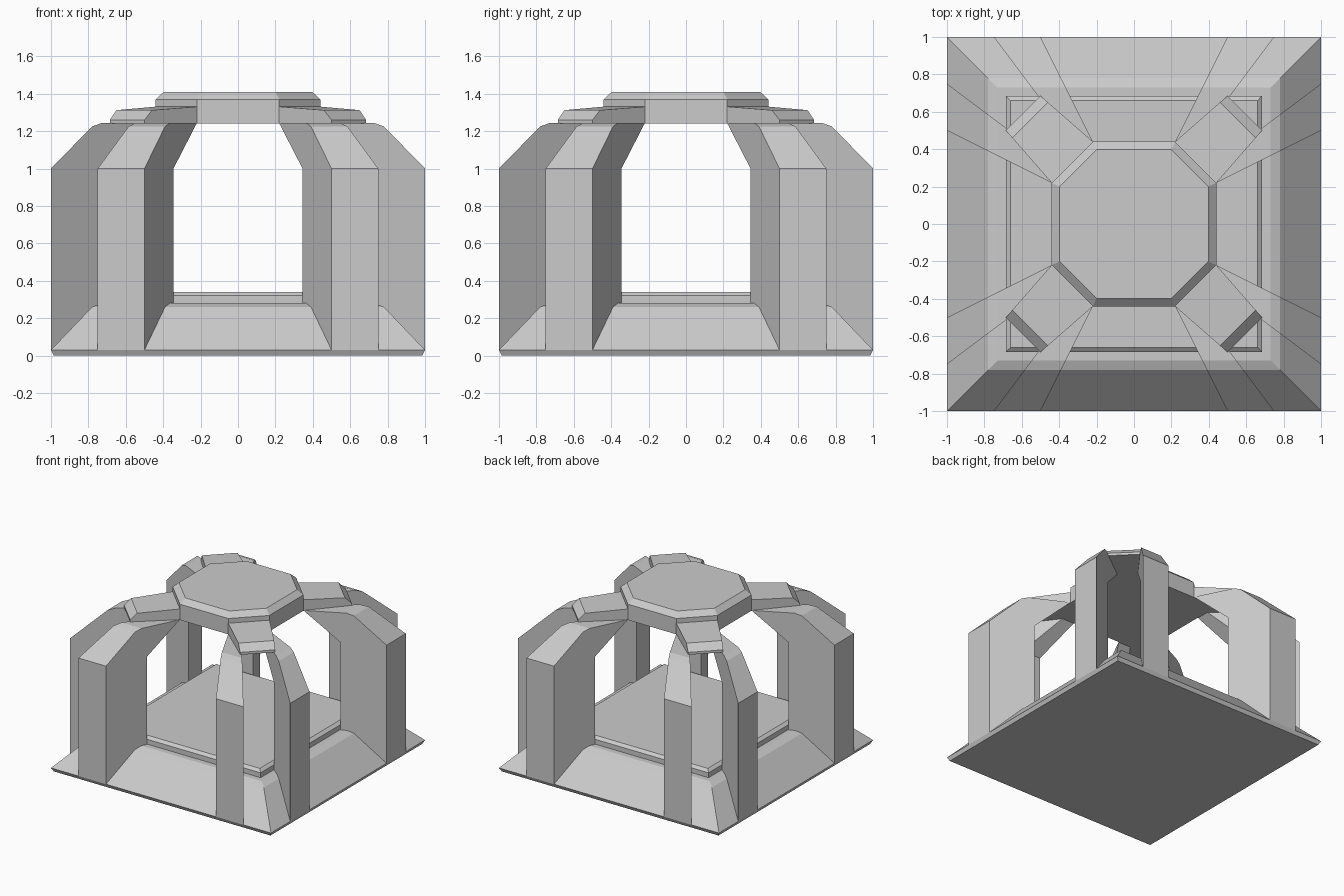
import bpy, bmesh
from math import pi
from mathutils import Matrix

if "Cube" in bpy.data.objects:
    bpy.data.objects.remove(bpy.data.objects["Cube"])


def loft(name, rings, turn=0.0):
    """Skin a list of equal-length rings, capping both ends."""
    bm = bmesh.new()
    rows = [[bm.verts.new(p) for p in ring] for ring in rings]
    n = len(rows[0])
    for a, b in zip(rows, rows[1:]):
        for i in range(n):
            j = (i + 1) % n
            bm.faces.new((a[i], a[j], b[j], b[i]))
    bm.faces.new(rows[0])
    bm.faces.new(rows[-1])
    bmesh.ops.rotate(bm, verts=bm.verts, cent=(0, 0, 0), matrix=Matrix.Rotation(turn, 3, 'Z'))
    bmesh.ops.recalc_face_normals(bm, faces=bm.faces)
    mesh = bpy.data.meshes.new(name)
    bm.to_mesh(mesh)
    bm.free()
    obj = bpy.data.objects.new(name, mesh)
    bpy.context.collection.objects.link(obj)
    return obj


def square(r, z):
    return [(-r, -r, z), (r, -r, z), (r, r, z), (-r, r, z)]


def octagon(r, c, z):
    return [(-c, -r, z), (c, -r, z), (r, -c, z), (r, c, z),
            (c, r, z), (-c, r, z), (-r, c, z), (-r, -c, z)]


# Sloped square base and the raised floor plate
loft("base", [square(.985, 0), square(1, .03), square(.78, .26), square(.73, .28)])
loft("floor_plate", [square(.685, .27), square(.685, .32), square(.66, .34)])

# Eight bent legs, two per corner, with sides running toward the centre
LEG = [(1, .03), (1, 1), (.78, 1.225), (.73, 1.243), (.44, 1.243), (.69, 1), (.69, .03)]
# Four roof arms on the diagonals, with bevelled outer ends
ARM = [(.40, 1.24), (.838, 1.24), (.838, 1.26), (.785, 1.312), (.40, 1.335)]


def half_width(d):
    return .156 - .067 * (d - .467)


for q in range(4):
    turn = q * pi / 2
    for side, label in ((-1, "left"), (1, "right")):
        loft(f"leg_{label}_{q + 1}",
             [[(side * k * r, -r, z) for r, z in LEG] for k in (.5, .75)], turn)
    loft(f"roof_arm_{q + 1}",
         [[(d, s * half_width(d), z) for d, z in ARM] for s in (-1, 1)], turn + pi / 4)

# Octagonal roof cap with a bevelled top edge
loft("roof_cap", [octagon(.44, .22, 1.24), octagon(.44, .22, 1.37), octagon(.397, .2, 1.41)])
